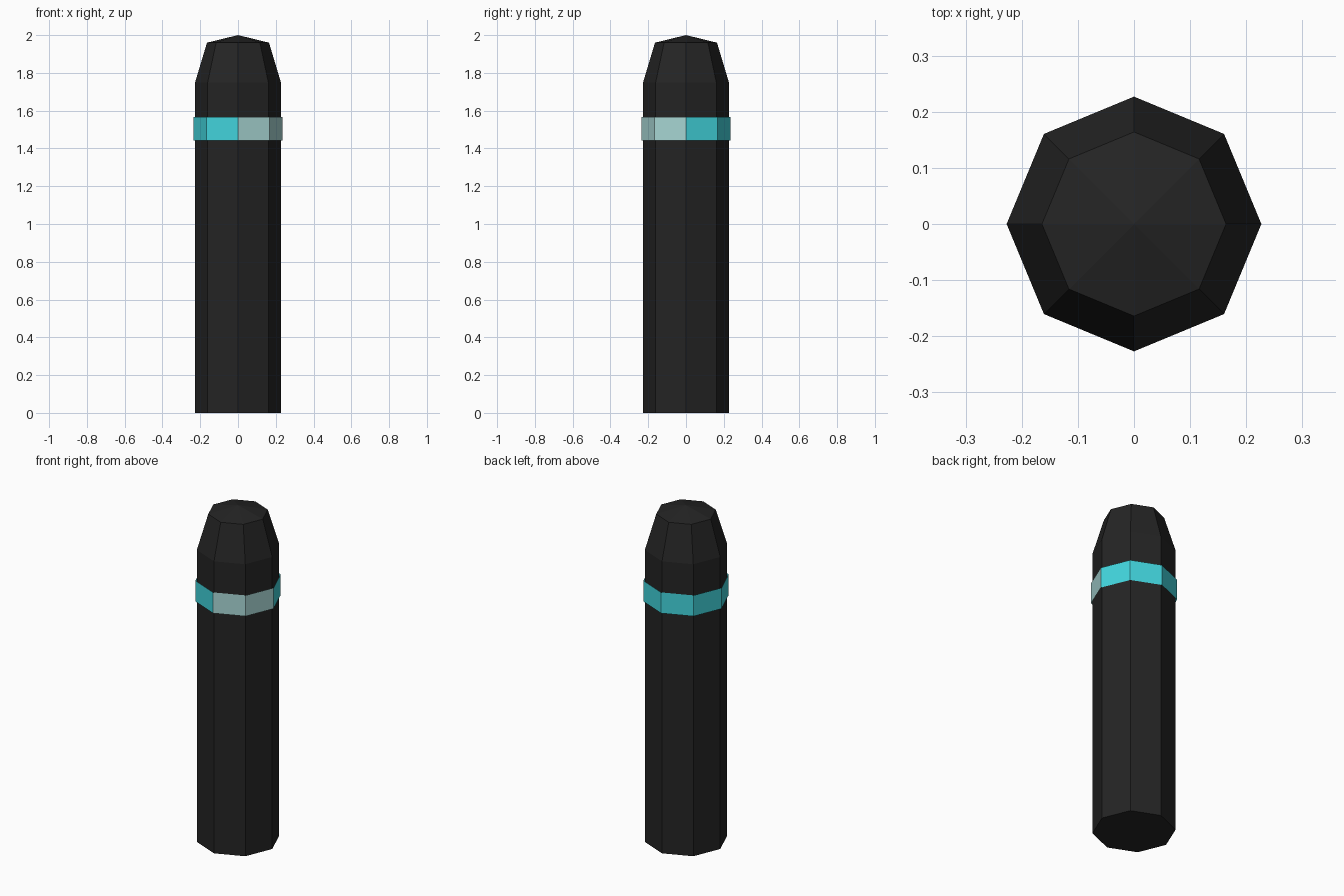
import bpy, bmesh, math

if "Cube" in bpy.data.objects:
    bpy.data.objects.remove(bpy.data.objects["Cube"])

SIDES = 8


def srgb(r, g, b):
    def lin(c):
        c /= 255
        return c / 12.92 if c <= 0.04045 else ((c + 0.055) / 1.055) ** 2.4
    return (lin(r), lin(g), lin(b), 1)


def material(name, rgb):
    m = bpy.data.materials.new(name)
    m.diffuse_color = srgb(*rgb)
    m.use_nodes = True
    m.node_tree.nodes["Principled BSDF"].inputs["Base Color"].default_value = m.diffuse_color
    return m


def ring(bm, r, z):
    return [bm.verts.new((r * math.cos(i * math.tau / SIDES),
                          r * math.sin(i * math.tau / SIDES), z)) for i in range(SIDES)]


def bridge(bm, a, b):
    for i in range(SIDES):
        j = (i + 1) % SIDES
        bm.faces.new((a[i], a[j], b[j], b[i]))


def finish(bm, name, mats):
    mesh = bpy.data.meshes.new(name)
    bm.to_mesh(mesh)
    bm.free()
    for m in mats:
        mesh.materials.append(m)
    obj = bpy.data.objects.new(name, mesh)
    bpy.context.collection.objects.link(obj)
    return obj


black = material("black", (36, 36, 36))
teal = material("teal", (66, 212, 220))
pale = material("pale grey teal", (168, 214, 212))

# Post: octagonal shaft, tapered shoulder and shallow pointed cap
bm = bmesh.new()
rings = [ring(bm, r, z) for r, z in ((0.227, 0), (0.227, 1.75), (0.164, 1.96))]
for a, b in zip(rings, rings[1:]):
    bridge(bm, a, b)
bm.faces.new(rings[0][::-1])
tip = bm.verts.new((0, 0, 2))
for i in range(SIDES):
    bm.faces.new((rings[-1][i], rings[-1][(i + 1) % SIDES], tip))
finish(bm, "post", [black])

# Reflective band: open strip, pale on the front right quarter
bm = bmesh.new()
bridge(bm, ring(bm, 0.235, 1.442), ring(bm, 0.235, 1.567))
for f in bm.faces:
    c = f.calc_center_median()
    f.material_index = 1 if c.x > 0 and c.y < 0 else 0
finish(bm, "reflective_band", [teal, pale])
